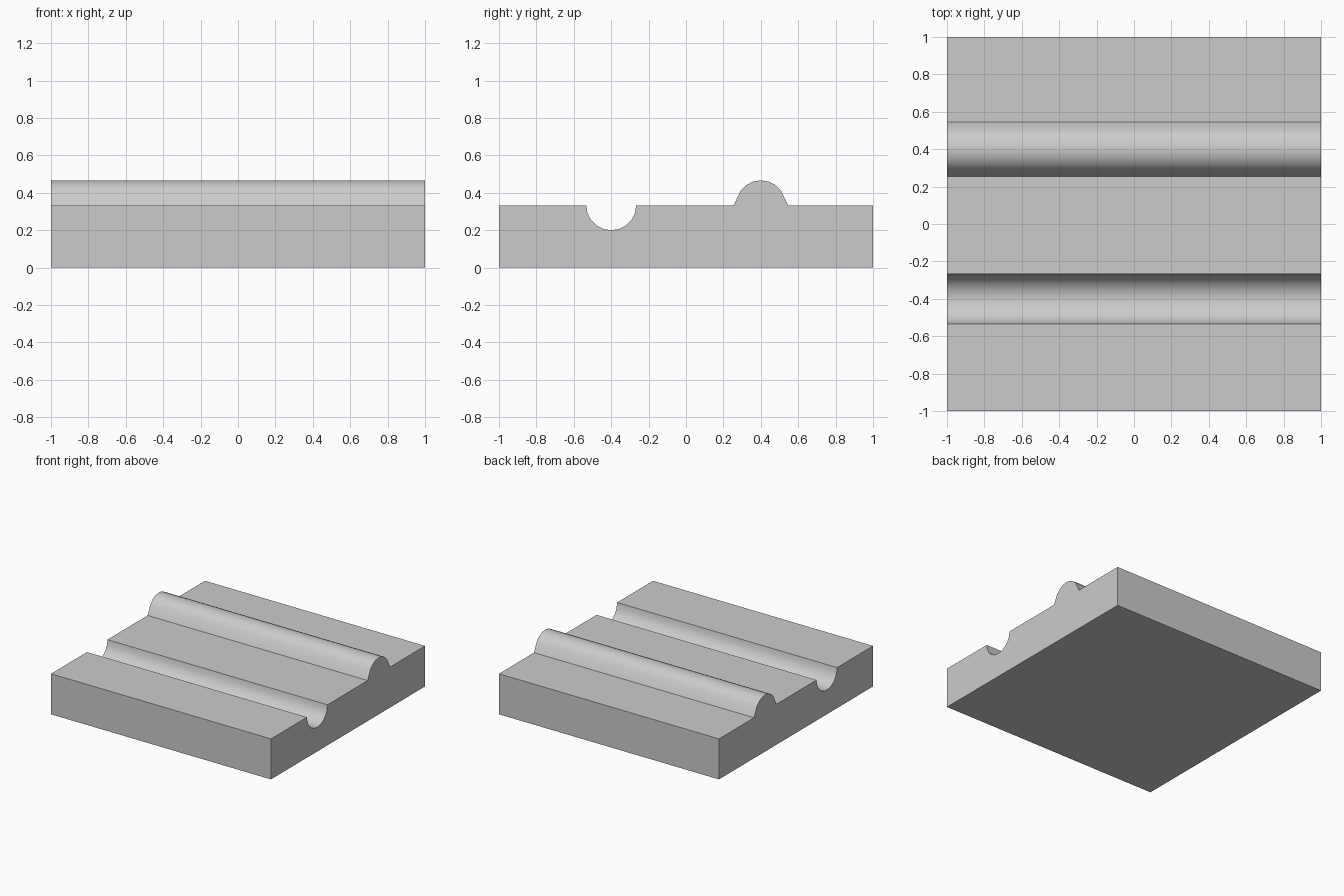
import bpy
import bmesh
from math import cos, sin, radians

if "Cube" in bpy.data.objects:
    bpy.data.objects.remove(bpy.data.objects["Cube"], do_unlink=True)

HALF = 1.0      # half width and depth
TOP = 0.333     # height of the flat top
RADIUS = 0.1335 # groove and ridge radius
OFFSET = 0.4    # distance of groove and ridge from the middle
FLARE = 0.1455  # half width of the ridge foot
STEP = 18       # degrees per arc segment

grey = bpy.data.materials.new("light grey")
grey.use_nodes = True
colour = (0.6, 0.6, 0.6, 1)
grey.diffuse_color = colour
grey.node_tree.nodes["Principled BSDF"].inputs["Base Color"].default_value = colour


def arc(centre, start, end):
    """Points in (y, z) from start to end angle, running towards +y."""
    step = STEP if end > start else -STEP
    return [(centre + RADIUS * cos(radians(a)), TOP + RADIUS * sin(radians(a)))
            for a in range(start, end + step, step)]


# Side profile: flat slab, round groove at the front, flared ridge at the back
profile = [(-HALF, 0), (-HALF, TOP)]
profile += arc(-OFFSET, 180, 360)
profile += [(OFFSET - FLARE, TOP)] + arc(OFFSET, 144, 36) + [(OFFSET + FLARE, TOP)]
profile += [(HALF, TOP), (HALF, 0)]

# Extrude the profile across the width
bm = bmesh.new()
face = bm.faces.new([bm.verts.new((-HALF, y, z)) for y, z in profile])
extruded = bmesh.ops.extrude_face_region(bm, geom=[face])["geom"]
moved = [v for v in extruded if isinstance(v, bmesh.types.BMVert)]
bmesh.ops.translate(bm, verts=moved, vec=(2 * HALF, 0, 0))
bmesh.ops.recalc_face_normals(bm, faces=bm.faces)
mesh = bpy.data.meshes.new("grooved_slab")
bm.to_mesh(mesh)
bm.free()

slab = bpy.data.objects.new("grooved_slab", mesh)
bpy.context.collection.objects.link(slab)
mesh.materials.append(grey)

# Smooth the curved strips, keep corners sharp
bpy.ops.object.select_all(action="DESELECT")
slab.select_set(True)
bpy.context.view_layer.objects.active = slab
bpy.ops.object.shade_smooth_by_angle(angle=radians(30))
